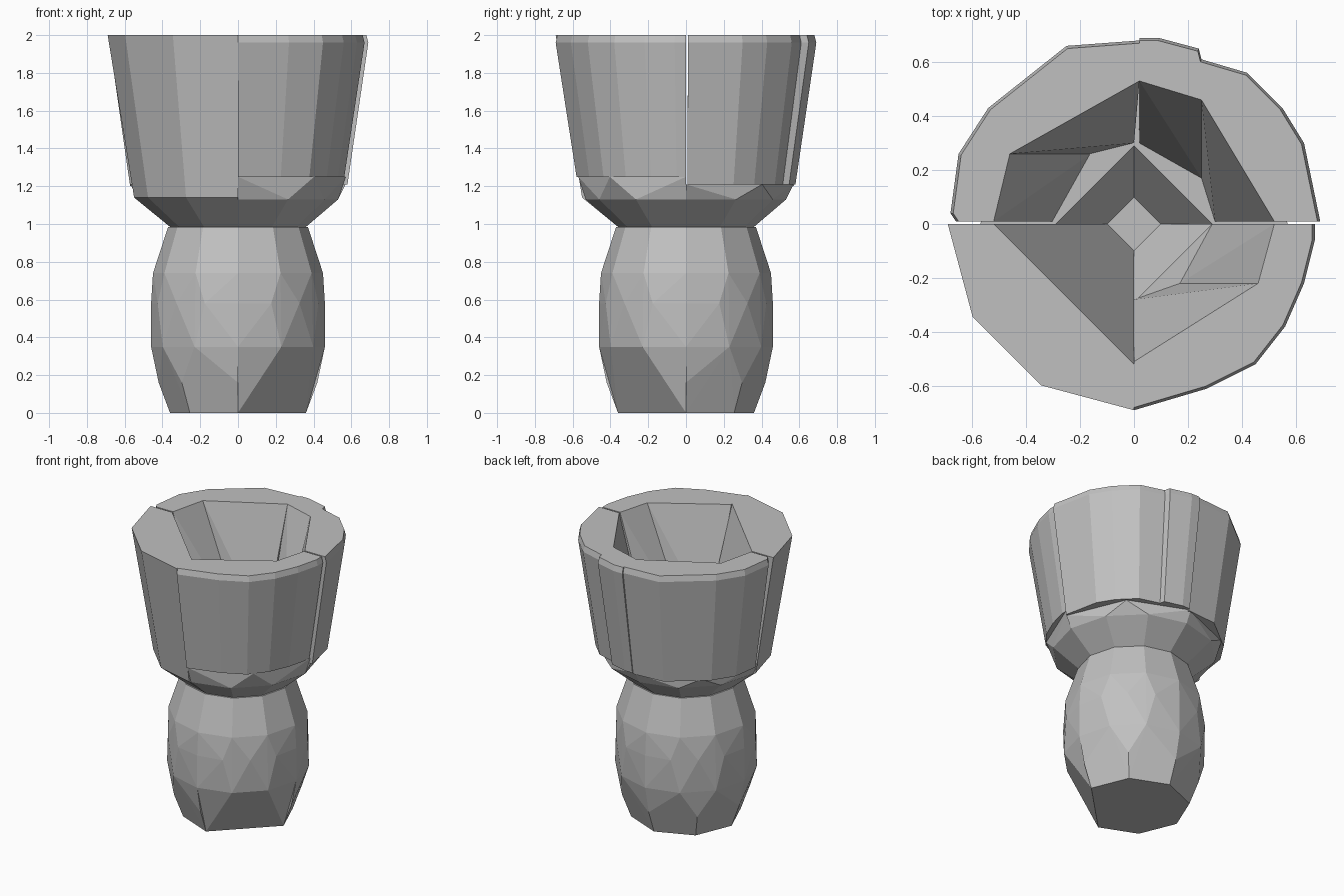
import bpy, bmesh
from math import cos, sin, radians

cube = bpy.data.objects.get("Cube")
if cube:
    bpy.data.objects.remove(cube, do_unlink=True)

stone = bpy.data.materials.new("grey_stone")
stone.use_nodes = True
GREY = (0.53, 0.53, 0.53, 1)
stone.diffuse_color = GREY
stone.node_tree.nodes["Principled BSDF"].inputs["Base Color"].default_value = GREY

FLOOR, WAIST, RIM = 0.985, 0.35, 2.0


def hull(name, points):
    """Flat-shaded convex block around a few corner points."""
    bm = bmesh.new()
    for p in points:
        bm.verts.new(p)
    result = bmesh.ops.convex_hull(bm, input=bm.verts[:])
    loose = {g for g in result["geom_interior"] + result["geom_unused"]
             if isinstance(g, bmesh.types.BMVert)}
    bmesh.ops.delete(bm, geom=list(loose), context="VERTS")
    bmesh.ops.recalc_face_normals(bm, faces=bm.faces[:])
    mesh = bpy.data.meshes.new(name)
    bm.to_mesh(mesh)
    bm.free()
    mesh.materials.append(stone)
    obj = bpy.data.objects.new(name, mesh)
    bpy.context.collection.objects.link(obj)
    return obj


def arc(start, radius, z, steps):
    """Quarter circle of corners at one height."""
    angles = [radians(start + 90 * i / steps) for i in range(steps + 1)]
    return [(radius * cos(a), radius * sin(a), z) for a in angles]


def level(points, z, scale=1):
    return [(x * scale, y * scale, z) for x, y in points]


def wall(name, rim, inner_top, inner_low, bottom):
    """Bowl wall block that tapers in from the rim to its bottom."""
    hull(name, level(rim, RIM - 0.04) + level(rim, RIM, 0.985)
         + level(inner_top, RIM) + level(inner_low, bottom)
         + level(rim, bottom, 0.84))


QUARTERS = {"back_left": 0, "back_right": 90, "front_right": 180, "front_left": 270}

for side, start in QUARTERS.items():
    # Foot: narrow base, with one quarter cut to a single chord
    cut = side == "front_left"
    foot = arc(start, 0.36, 0, 1 if cut else 2) + arc(start, 0.46, WAIST, 3)
    if not cut:
        foot += arc(start, 0.42, 0.16, 2)
    hull("foot_" + side, foot + [(0, 0, 0), (0, 0, WAIST)])

    # Rounded body
    hull("body_" + side, arc(start, 0.46, WAIST, 3) + arc(start, 0.46, 0.58, 4)
         + arc(start, 0.45, 0.74, 3) + arc(start, 0.37, FLOOR, 3)
         + [(0, 0, WAIST), (0, 0, FLOOR)])

    # Sloping underside of the bowl with a square well inside
    if side != "front_right":
        top = 1.25 if cut else 1.21
        hull("bowl_base_" + side, arc(start, 0.36, FLOOR, 3)
             + arc(start, 0.53, 1.13, 3) + arc(start, 0.57, top, 2)
             + arc(start, 0.1, FLOOR, 1) + arc(start, 0.29, top, 1))

# Front right bowl quarter is one tall block from floor to rim
start = QUARTERS["front_right"]
hull("bowl_front_right", arc(start, 0.36, FLOOR, 3) + arc(start, 0.55, 1.14, 3)
     + arc(start, 0.69, RIM, 3) + arc(start, 0.1, FLOOR, 1)
     + arc(start, 0.52, RIM, 1))

# Remaining bowl walls, two blocks to each quarter
wall("wall_front",
     [(0, -0.69), (0.27, -0.61), (0.45, -0.52), (0.56, -0.38), (0.63, -0.22)],
     [(0, -0.51), (0.46, -0.22)], [(0, -0.28), (0.17, -0.22)], 1.25)
wall("wall_left_front",
     [(0.67, 0), (0.67, -0.06), (0.63, -0.22)],
     [(0.52, 0), (0.46, -0.22)], [(0.29, 0), (0.17, -0.22)], 1.25)
wall("wall_left_back",
     [(0.69, 0.01), (0.63, 0.3), (0.55, 0.43), (0.42, 0.56), (0.25, 0.61)],
     [(0.52, 0.01), (0.25, 0.46)], [(0.3, 0.01), (0.25, 0.17)], 1.21)
wall("wall_back_middle",
     [(0.02, 0.69), (0.09, 0.69), (0.24, 0.65), (0.25, 0.61)],
     [(0.02, 0.53), (0.25, 0.46)], [(0.02, 0.3), (0.25, 0.17)], 1.21)
wall("wall_back_right",
     [(0.02, 0.68), (-0.25, 0.66), (-0.54, 0.43), (-0.65, 0.26)],
     [(0.02, 0.53), (-0.46, 0.26)], [(0, 0.3), (-0.16, 0.26)], 1.2)
wall("wall_right",
     [(-0.65, 0.26), (-0.68, 0.04), (-0.66, 0.01)],
     [(-0.46, 0.26), (-0.52, 0.01)], [(-0.16, 0.26), (-0.3, 0.01)], 1.2)
